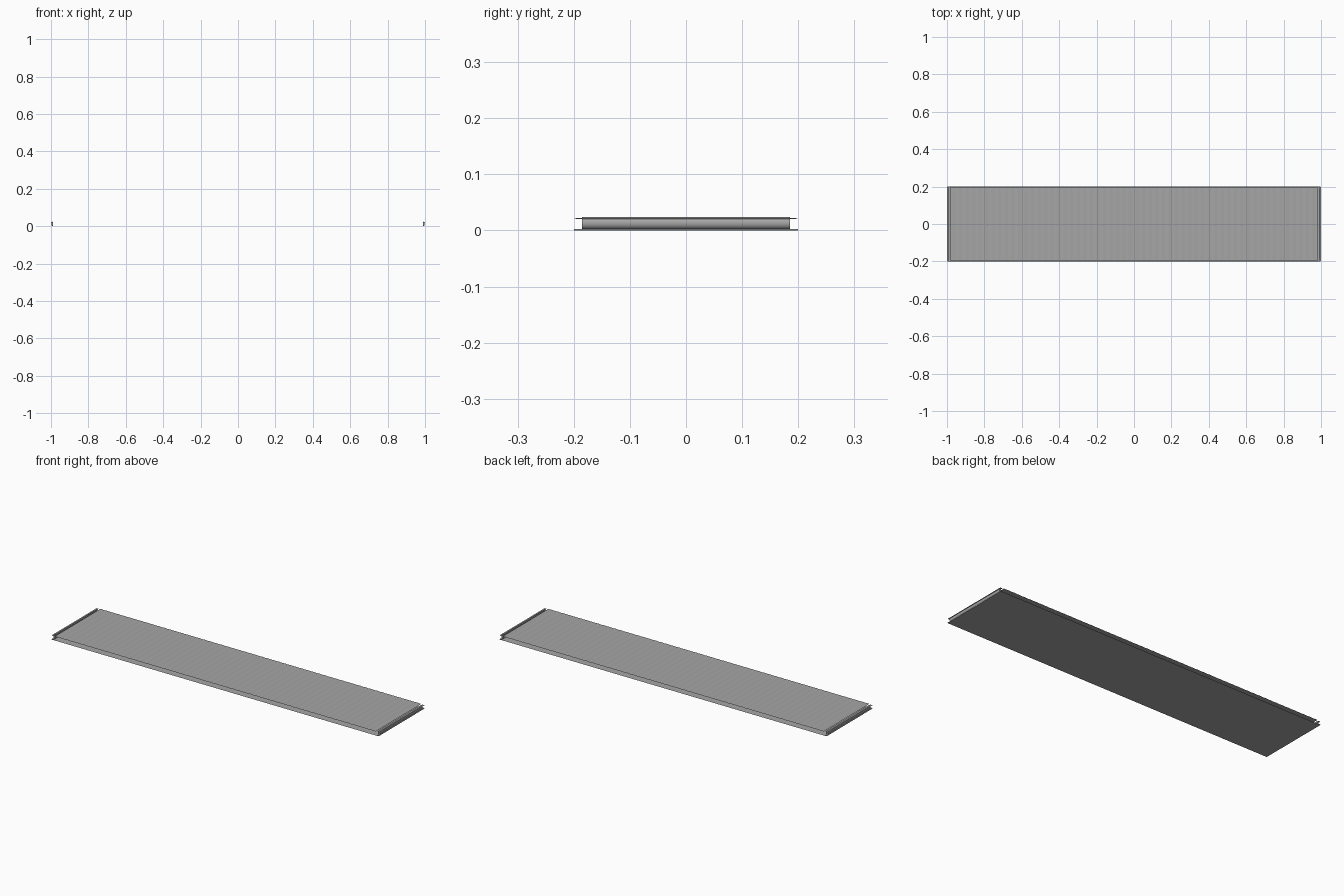
import bpy, bmesh, math

if "Cube" in bpy.data.objects:
    bpy.data.objects.remove(bpy.data.objects["Cube"])

grey = bpy.data.materials.new("dark_grey")
grey.diffuse_color = (0.38, 0.38, 0.38, 1)
grey.use_nodes = True
grey.node_tree.nodes["Principled BSDF"].inputs["Base Color"].default_value = grey.diffuse_color


def make_object(name, bm, smooth=False):
    mesh = bpy.data.meshes.new(name)
    bm.to_mesh(mesh)
    bm.free()
    mesh.materials.append(grey)
    ob = bpy.data.objects.new(name, mesh)
    bpy.context.collection.objects.link(ob)
    if smooth:
        bpy.ops.object.select_all(action='DESELECT')
        ob.select_set(True)
        bpy.context.view_layer.objects.active = ob
        bpy.ops.object.shade_smooth_by_angle(angle=math.radians(35))
    return ob


def sheet(name, points, half_width, smooth=False):
    """Open x-z profile swept along y; faces point up when x increases."""
    bm = bmesh.new()
    rows = [[bm.verts.new((x, y, z)) for y in (-half_width, half_width)] for x, z in points]
    for p, q in zip(rows, rows[1:]):
        bm.faces.new((p[0], q[0], q[1], p[1]))
    return make_object(name, bm, smooth)


def bar(name, points, half_width, smooth=False):
    """Closed x-z profile extruded along y."""
    bm = bmesh.new()
    a = [bm.verts.new((x, -half_width, z)) for x, z in points]
    b = [bm.verts.new((x, half_width, z)) for x, z in points]
    for i in range(len(points)):
        j = (i + 1) % len(points)
        bm.faces.new((a[i], a[j], b[j], b[i]))
    bm.faces.new(a)
    bm.faces.new(b[::-1])
    bmesh.ops.recalc_face_normals(bm, faces=bm.faces)
    return make_object(name, bm, smooth)


def box(name, x0, x1, z0, z1, half_width):
    return bar(name, [(x0, z0), (x1, z0), (x1, z1), (x0, z1)], half_width)


# flat underside, facing down
sheet("base_sheet", [(0.992, 0), (-0.992, 0)], 0.2)

# gently rippled top sheet, open along the long sides
count = 56 * 8
ripple = [(-0.98 + 1.96 * i / count,
           0.0217 + 0.0005 * math.sin(2 * math.pi * i / 8)) for i in range(count + 1)]
sheet("rippled_top_sheet", ripple, 0.199, smooth=True)

# half-round end rails with narrow top and bottom lips
for side, label in ((-1, "left"), (1, "right")):
    arc = []
    for k in range(17):
        a = -math.pi / 2 + math.pi * k / 16
        arc.append((side * (0.988 + 0.01 * math.cos(a)), 0.013 + 0.011 * math.sin(a)))
    bar(label + "_end_rail", arc, 0.185, smooth=True)
    box(label + "_top_lip", side * 0.988, side * 1.0, 0.0205, 0.0215, 0.196)
    box(label + "_bottom_lip", side * 0.988, side * 0.998, 0, 0.003, 0.2)
